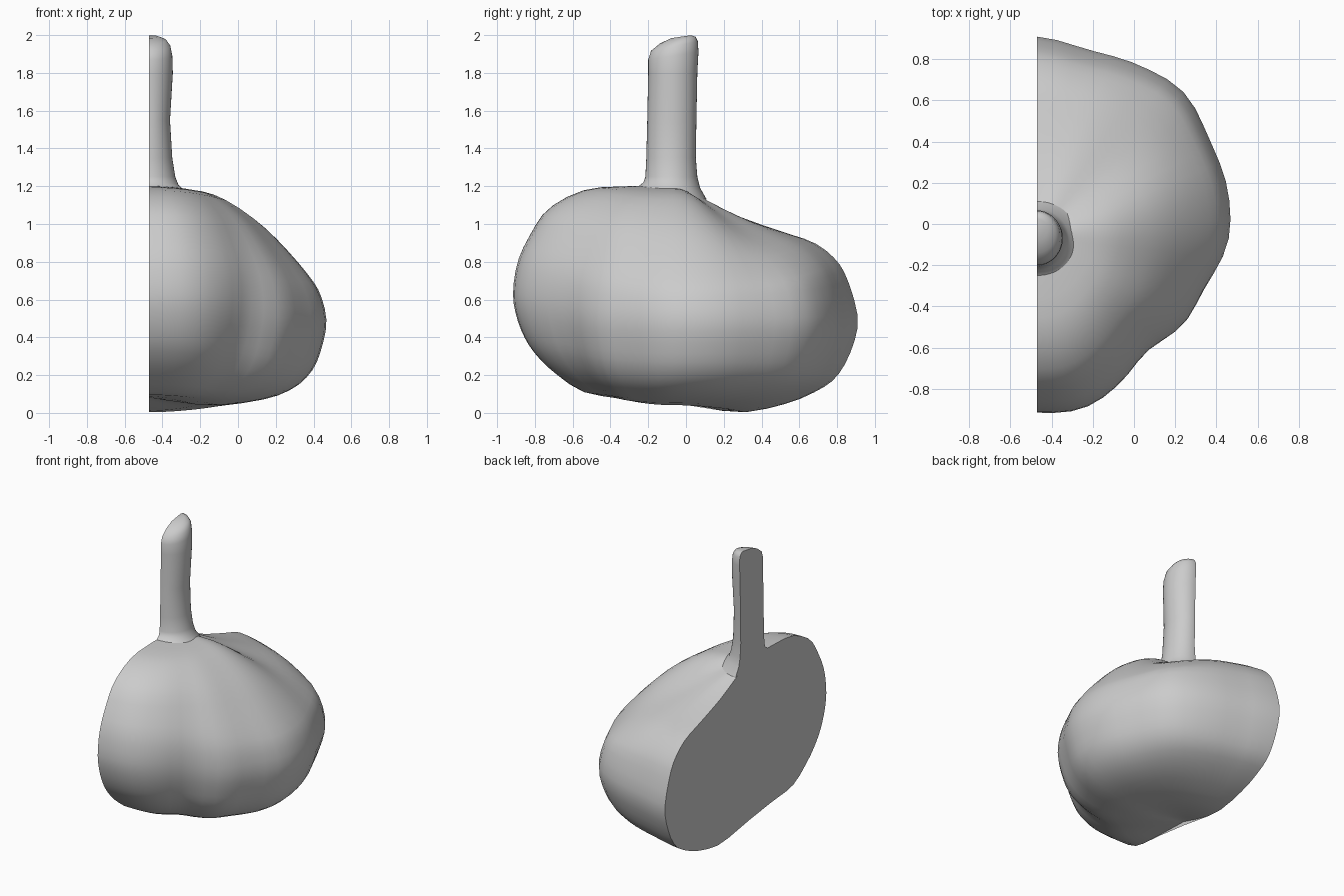
import bpy, bmesh, math

if "Cube" in bpy.data.objects:
    bpy.data.objects.remove(bpy.data.objects["Cube"])

CUT_X, AXIS_Y, STEPS, ROWS = -0.47, -0.07, 32, 32

grey = bpy.data.materials.new("plain grey")
grey.use_nodes = True
colour = (0.6, 0.6, 0.6, 1)
grey.diffuse_color = colour
grey.node_tree.nodes["Principled BSDF"].inputs["Base Color"].default_value = colour


def half_loft(name, rings):
    """Skin half rings from top to bottom and close the flat cut side."""
    bm = bmesh.new()
    rows = [[bm.verts.new(p) for p in ring] for ring in rings]
    for a, b in zip(rows, rows[1:]):
        for i in range(STEPS):
            bm.faces.new((a[i], b[i], b[i + 1], a[i + 1]))
        # Strip of the flat cut face between the two edge meridians
        bm.faces.new((a[0], a[-1], b[-1], b[0]))
    bm.faces.new(rows[0])
    bm.faces.new(rows[-1][::-1])
    bmesh.ops.remove_doubles(bm, verts=bm.verts, dist=0.0005)
    bmesh.ops.recalc_face_normals(bm, faces=bm.faces)
    mesh = bpy.data.meshes.new(name)
    bm.to_mesh(mesh)
    bm.free()
    mesh.materials.append(grey)
    obj = bpy.data.objects.new(name, mesh)
    bpy.context.collection.objects.link(obj)
    bpy.ops.object.select_all(action='DESELECT')
    obj.select_set(True)
    bpy.context.view_layer.objects.active = obj
    bpy.ops.object.shade_smooth_by_angle(angle=math.radians(50))


def mix(a, b, t):
    return a + (b - a) * t


def smooth(t):
    return t * t * (3 - 2 * t)


def bell(angle, centre, width):
    return math.exp(-((math.degrees(angle) - centre) / width) ** 2)


def spline(values, u):
    """Smooth curve through evenly spaced values, u from 0 to 1."""
    last = len(values) - 1
    j = min(int(u * last), last - 1)
    t = u * last - j
    p, a, b, q = (values[min(max(j + k, 0), last)] for k in (-1, 0, 1, 2))
    return a + t / 2 * (b - p + t * (2 * p - 5 * a + 4 * b - q + t * (3 * (a - b) + q - p)))


# Bulb meridians: (share of the plan radius, height)
front = [(.01, 1.2), (.27, 1.2), (.54, 1.18), (.77, 1.08), (.89, .94), (.97, .8), (1, .64),
         (.98, .52), (.93, .41), (.86, .32), (.74, .22), (.54, .11), (.3, .09), (.01, .08)]
side = [(.01, 1.2), (.27, 1.18), (.44, 1.13), (.63, 1.01), (.78, .87), (.91, .72), (.97, .62),
        (1, .48), (.97, .33), (.92, .22), (.82, .13), (.65, .07), (.35, .04), (.01, .08)]
back = [(.01, 1.2), (.18, 1.13), (.38, 1.04), (.61, .96), (.78, .9), (.89, .81), (.95, .7),
        (1, .5), (.97, .34), (.9, .2), (.8, .12), (.62, .045), (.35, .003), (.01, .08)]
# Plan radius from the front round to the back
plan = [.845, .855, .82, .785, .83, .865, .93, .955, .965, 1.005, .975, .95, .98]


def bulb_point(k, i):
    u, v = i / STEPS, k / ROWS
    angle = math.pi * (u - 0.5)
    # Blend the neighbouring meridians
    if u < 0.5:
        a, b, t = front, side, smooth(u * 2)
    else:
        a, b, t = side, back, smooth(u * 2 - 1)
    share, z = (mix(spline([p[c] for p in a], v), spline([p[c] for p in b], v), t)
                for c in (0, 1))
    # Plan lobes fade out towards the poles
    radius = share * mix(0.89, spline(plan, u), min(1, share))
    # Creases between the lobes, on the lower half
    low = smooth(min(1, max(0, 1.1 - 1.2 * z)))
    radius *= 1 - low * (.06 * bell(angle, -50, 12) + .025 * bell(angle, -18, 9))
    # Shallow hollow in the rear shoulder
    z -= .05 * bell(angle, 42, 18) * math.sin(math.pi * min(1, v / .46))
    return (CUT_X + radius * math.cos(angle), AXIS_Y + radius * math.sin(angle), max(0, z))


half_loft("bulb", [[bulb_point(k, i) for i in range(STEPS + 1)] for k in range(ROWS + 1)])

# Stem rings: height, front y, back y, depth in x, slant
stem = [(1.985, -.08, .025, .05, .15), (1.968, -.14, .05, .09, .2), (1.94, -.185, .063, .112, .2),
        (1.89, -.2, .066, .122, .15), (1.8, -.2, .06, .125, 0), (1.55, -.205, .055, .11, 0),
        (1.35, -.21, .052, .122, 0), (1.25, -.215, .06, .138, 0), (1.205, -.225, .075, .155, -.1),
        (1.165, -.25, .11, .2, -.2)]


def stem_ring(z, y0, y1, depth, slant):
    ring = []
    for i in range(STEPS + 1):
        angle = math.pi * (i / STEPS - 0.5)
        y = (y0 + y1) / 2 + (y1 - y0) / 2 * math.sin(angle)
        ring.append((CUT_X + depth * math.cos(angle), y, z + slant * (y - AXIS_Y)))
    return ring


half_loft("stem", [stem_ring(*row) for row in stem])
